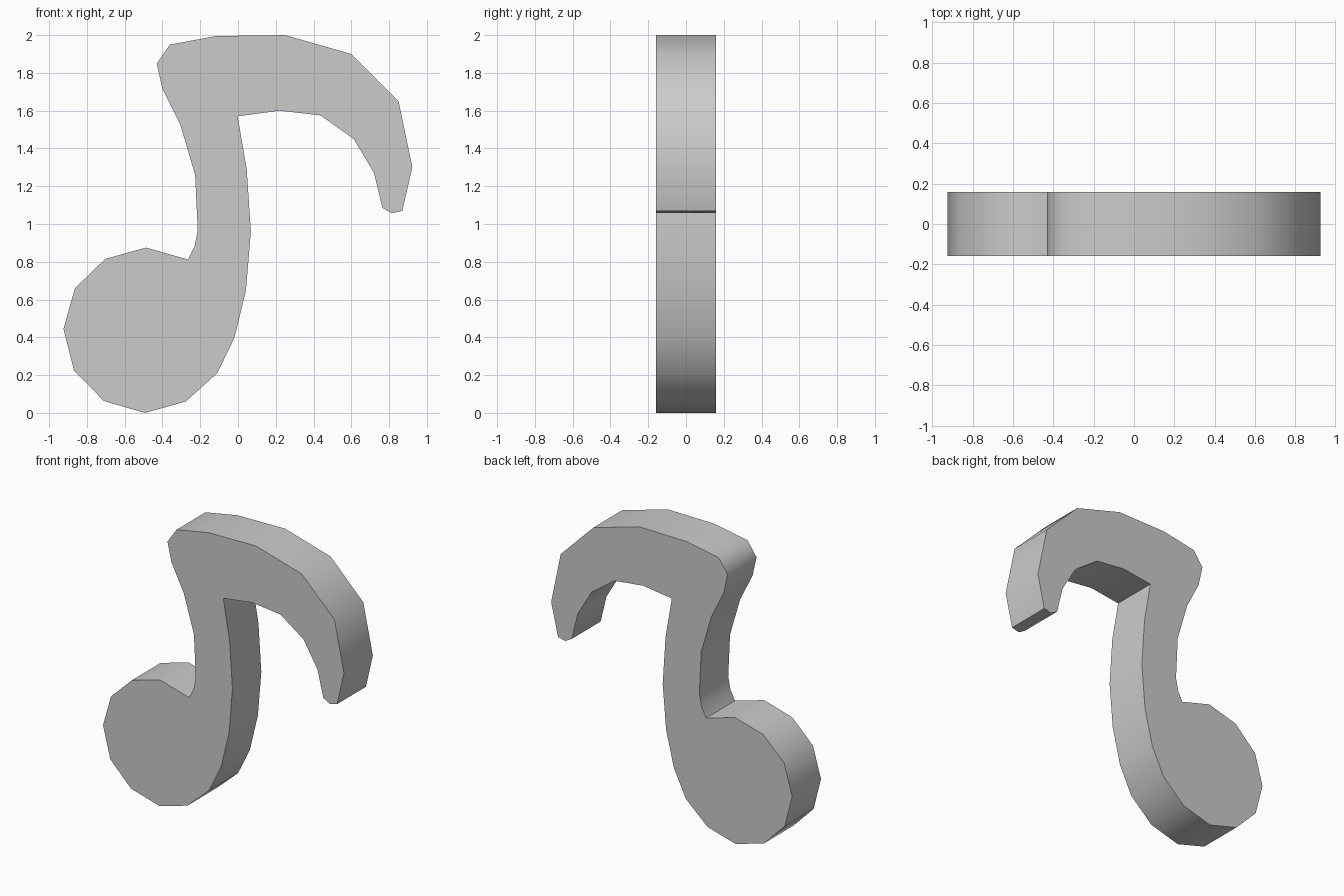
import bpy, bmesh, math

if "Cube" in bpy.data.objects:
    bpy.data.objects.remove(bpy.data.objects["Cube"])

HALF = 0.158  # half thickness

# Outline in x, z, clockwise seen from the front
flag_outer = [(-0.43, 1.85), (-0.36, 1.95), (-0.115, 1.995), (0.25, 2.0),
              (0.60, 1.90), (0.85, 1.65), (0.923, 1.30), (0.87, 1.07)]
flag_inner = [(0.815, 1.057), (0.765, 1.085), (0.72, 1.27), (0.613, 1.45),
              (0.437, 1.575), (0.22, 1.60), (-0.002, 1.57)]
stem_right = [(0.046, 1.29), (0.068, 0.96), (0.042, 0.65), (-0.018, 0.40)]
head = [(-0.11, 0.21), (-0.277, 0.06), (-0.492, 0.0), (-0.71, 0.063),
        (-0.868, 0.224), (-0.924, 0.445), (-0.863, 0.66), (-0.703, 0.815),
        (-0.487, 0.875), (-0.265, 0.812)]
stem_left = [(-0.23, 0.88), (-0.213, 0.965), (-0.227, 1.26),
             (-0.305, 1.525), (-0.40, 1.715)]
outline = flag_outer + flag_inner + stem_right + head + stem_left

# Extrude the outline from front to back
bm = bmesh.new()
face = bm.faces.new([bm.verts.new((x, -HALF, z)) for x, z in outline])
ext = bmesh.ops.extrude_face_region(bm, geom=[face], use_keep_orig=True)
back = [v for v in ext["geom"] if isinstance(v, bmesh.types.BMVert)]
bmesh.ops.translate(bm, verts=back, vec=(0, 2 * HALF, 0))
bmesh.ops.recalc_face_normals(bm, faces=bm.faces[:])

mesh = bpy.data.meshes.new("music_note")
bm.to_mesh(mesh)
bm.free()
note = bpy.data.objects.new("music_note", mesh)
bpy.context.collection.objects.link(note)

# Rounded side walls, crisp front and back rims
bpy.context.view_layer.objects.active = note
note.select_set(True)
bpy.ops.object.shade_smooth_by_angle(angle=math.radians(60))
